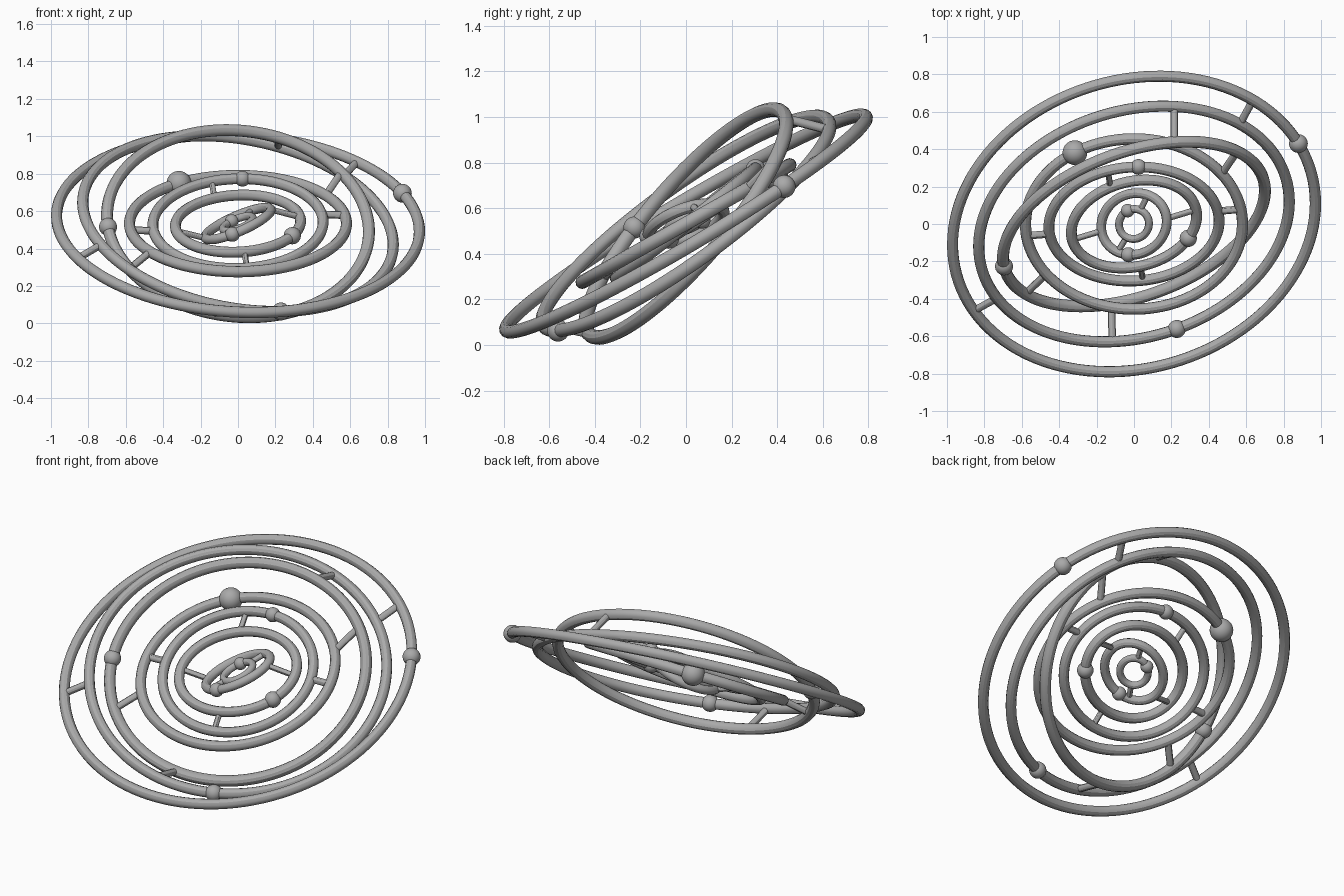
import bpy
from math import cos, sin, radians, tau
from mathutils import Vector

if "Cube" in bpy.data.objects:
    bpy.data.objects.remove(bpy.data.objects["Cube"])

grey = bpy.data.materials.new("brushed_grey")
grey.use_nodes = True
colour = (0.4, 0.4, 0.4, 1)
grey.diffuse_color = colour
grey.node_tree.nodes["Principled BSDF"].inputs["Base Color"].default_value = colour

CENTRE = Vector((0, 0, 0.533))

# Nested rings, outermost first: x, y, z half extents, y and z phase,
# tube radius, bead angle, bead radius
RINGS = [
    (0.97, 0.79, 0.475, 82, 95, 0.03, 25, 0.05),
    (0.83, 0.63, 0.47, 79, 104, 0.03, -74, 0.048),
    (0.70, 0.44, 0.50, 66, 95, 0.032, 187, 0.048),
    (0.58, 0.455, 0.257, 90, 90, 0.03, 123, 0.066),
    (0.455, 0.305, 0.24, 87, 88, 0.029, 87, 0.042),
    (0.335, 0.235, 0.153, 79, 85, 0.029, -30, 0.046),
    (0.175, 0.165, 0.085, 85, 32, 0.026, -100, 0.04),
    (0.08, 0.08, 0.04, 88, 45, 0.021, 115, 0.036),
]

# Pins joining each ring to the next: (outer angle, inner angle) pairs
PINS = [
    ((49, 47), (208, 208)),
    ((75, 72), (262, 260)),
    ((38, 36), (214, 216)),
    ((10, 10), (188, 187)),
    ((108, 112), (276, 276)),
    ((8, 5), (190, 188)),
    ((65, 65), (240, 240)),
]


def on_ring(ring, degrees):
    x, y, z, y_phase, z_phase = ring[:5]
    t = radians(degrees)
    return CENTRE + Vector((x * cos(t), y * cos(t - radians(y_phase)),
                            z * cos(t - radians(z_phase))))


def finish(obj, name):
    obj.name = name
    obj.data.materials.append(grey)
    bpy.ops.object.select_all(action='DESELECT')
    obj.select_set(True)
    bpy.context.view_layer.objects.active = obj
    return obj


def tube(name, points, radius, closed):
    curve = bpy.data.curves.new(name, 'CURVE')
    curve.dimensions = '3D'
    curve.bevel_depth = radius
    curve.bevel_resolution = 4
    curve.use_fill_caps = not closed
    spline = curve.splines.new('POLY')
    spline.points.add(len(points) - 1)
    for point, co in zip(spline.points, points):
        point.co = (*co, 1)
    spline.use_cyclic_u = closed
    obj = bpy.data.objects.new(name, curve)
    bpy.context.collection.objects.link(obj)
    finish(obj, name)
    bpy.ops.object.convert(target='MESH')
    bpy.ops.object.shade_smooth_by_angle()


# Rings, each with one bead threaded on it
for i, ring in enumerate(RINGS, 1):
    loop = [on_ring(ring, a * 3) for a in range(120)]
    tube(f"ring_{i}", loop, ring[5], True)
    bpy.ops.mesh.primitive_uv_sphere_add(segments=32, ring_count=16, radius=ring[7],
                                         location=on_ring(ring, ring[6]))
    finish(bpy.context.object, f"bead_{i}")
    bpy.ops.object.shade_smooth()

# Pins between neighbouring rings
for i, pair in enumerate(PINS):
    for side, (a, b) in zip("ab", pair):
        ends = [on_ring(RINGS[i], a), on_ring(RINGS[i + 1], b)]
        tube(f"pin_{i + 1}_{side}", ends, 0.02 if i < 4 else 0.016, False)
